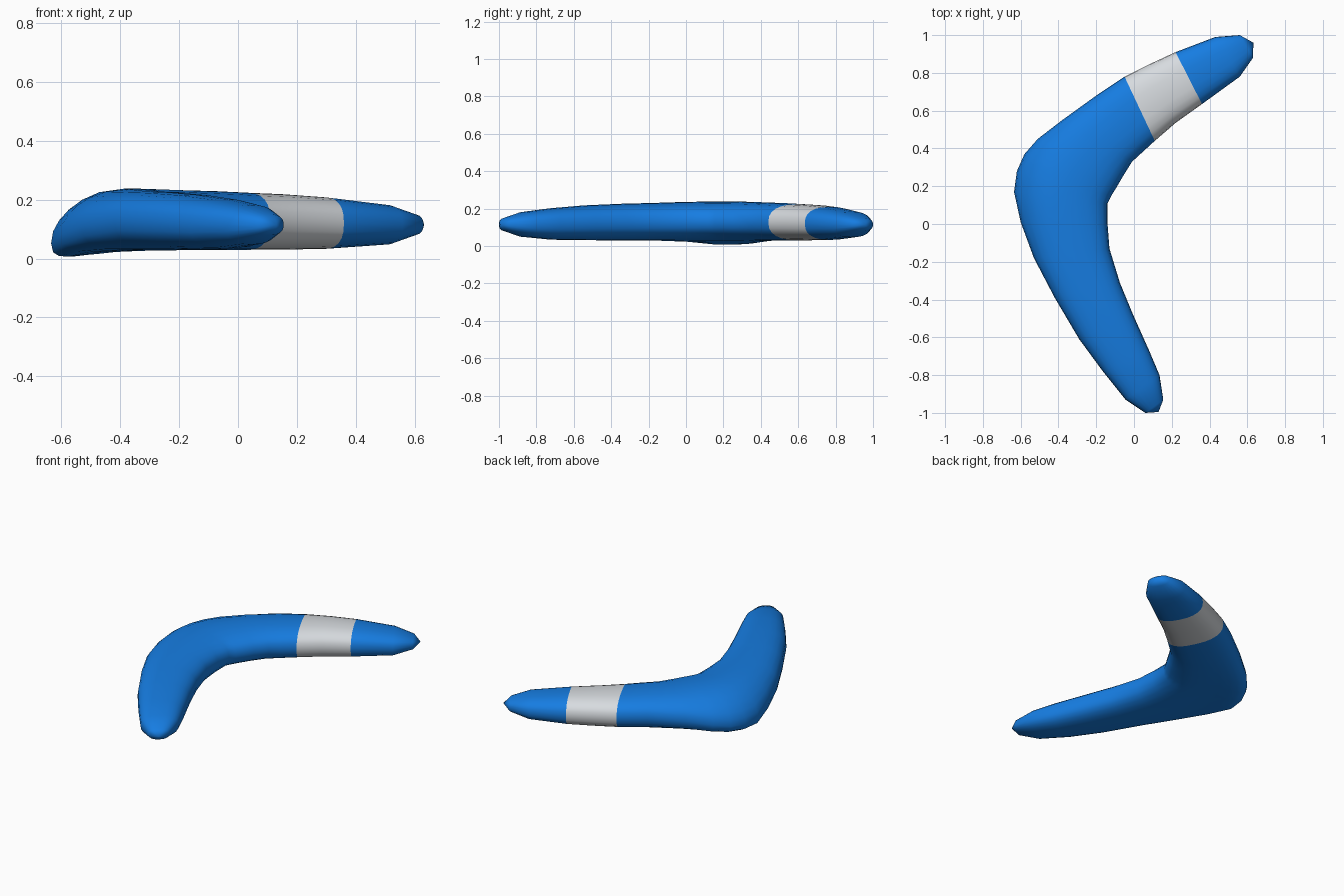
import bpy, bmesh, math

SIDES = 24
# Cross-sections along the boomerang: outer x, y, inner x, y, half height, droop of outer edge
SECTIONS = [
    (0.06, -1.00, 0.155, -0.93, 0.035, 0),
    (-0.045, -0.93, 0.135, -0.80, 0.067, 0),
    (-0.165, -0.78, 0.08, -0.67, 0.084, 0),
    (-0.29, -0.61, -0.005, -0.48, 0.093, 0),
    (-0.42, -0.39, -0.075, -0.31, 0.098, 0),
    (-0.53, -0.18, -0.13, -0.13, 0.101, 0.02),
    (-0.60, 0.01, -0.14, 0.00, 0.104, 0.05),
    (-0.635, 0.17, -0.14, 0.11, 0.105, 0.08),
    (-0.62, 0.28, -0.12, 0.15, 0.105, 0.08),
    (-0.58, 0.37, -0.095, 0.19, 0.105, 0.07),
    (-0.51, 0.45, -0.06, 0.25, 0.104, 0.05),
    (-0.38, 0.55, -0.01, 0.33, 0.102, 0.02),
    (-0.20, 0.68, 0.05, 0.385, 0.100, 0),
    (-0.05, 0.78, 0.11, 0.44, 0.097, 0),
    (0.08, 0.845, 0.22, 0.535, 0.094, 0),
    (0.22, 0.91, 0.36, 0.635, 0.088, 0),
    (0.43, 0.99, 0.56, 0.78, 0.068, 0),
    (0.56, 1.00, 0.63, 0.88, 0.035, 0),
]
BAND = (13, 14)  # spans painted white


def material(name, color):
    m = bpy.data.materials.new(name)
    m.diffuse_color = (*color, 1)
    return m


def rounded(v, n=2.5):
    return math.copysign(abs(v) ** (2 / n), v)


bm = bmesh.new()
rings = []
for ox, oy, ix, iy, h, droop in SECTIONS:
    mid = 0.115 + 0.025 * max(0, h - 0.08) / 0.025 * 0.7
    ring = []
    for k in range(SIDES):
        a = 2 * math.pi * k / SIDES
        t, s = rounded(math.cos(a)), rounded(math.sin(a))   # t = 1 on the outer edge
        f = (1 + t) / 2
        z = mid + h * s - droop * max(0, t) ** 2
        ring.append(bm.verts.new((ix + (ox - ix) * f, iy + (oy - iy) * f, max(0, z))))
    rings.append(ring)

# Skin between the sections, with the band as its own spans
for i in range(len(rings) - 1):
    for k in range(SIDES):
        j = (k + 1) % SIDES
        f = bm.faces.new((rings[i][k], rings[i][j], rings[i + 1][j], rings[i + 1][k]))
        f.material_index = 1 if i in BAND else 0

# Blunt pointed tips
for ring, tip in ((rings[0], (0.13, -0.995, 0.115)), (rings[-1], (0.632, 0.96, 0.115))):
    v = bm.verts.new(tip)
    for k in range(SIDES):
        bm.faces.new((ring[k], ring[(k + 1) % SIDES], v))

bmesh.ops.recalc_face_normals(bm, faces=bm.faces)
for f in bm.faces:
    f.smooth = True
mesh = bpy.data.meshes.new("boomerang")
bm.to_mesh(mesh)
bm.free()
mesh.materials.append(material("blue", (0.008, 0.205, 0.76)))
mesh.materials.append(material("light_grey", (0.68, 0.71, 0.74)))
obj = bpy.data.objects.new("boomerang", mesh)
bpy.context.collection.objects.link(obj)
